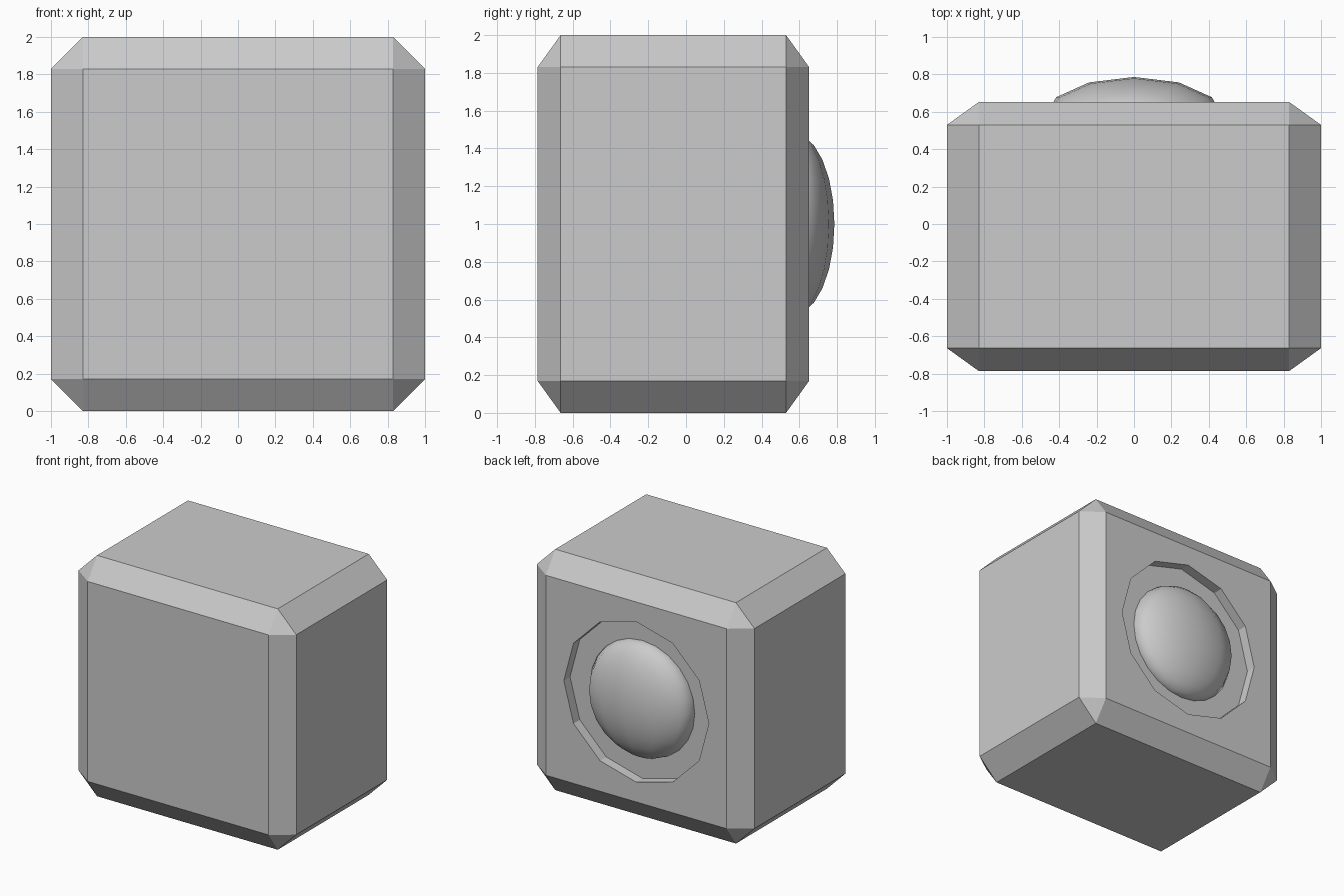
import bpy
import math

if "Cube" in bpy.data.objects:
    bpy.data.objects.remove(bpy.data.objects["Cube"])

BACK = 0.652      # rear face of the body
FRONT = -0.786    # front face of the body
FLOOR = 0.57      # bottom of the round recess
MID_Z = 1.0

# Chamfered body, squashed front to back so the chamfers squash too
bpy.ops.mesh.primitive_cube_add(size=2, location=(0, (BACK + FRONT) / 2, MID_Z))
body = bpy.context.object
body.name = "body"
body.scale.y = (BACK - FRONT) / 2
bevel = body.modifiers.new("chamfer", 'BEVEL')
bevel.width = 0.17
bevel.segments = 1

# Twelve-sided recess in the rear face
bpy.ops.mesh.primitive_cylinder_add(
    vertices=12, radius=0.666, depth=0.6,
    location=(0, FLOOR + 0.3, MID_Z), rotation=(math.pi / 2, 0, 0))
cutter = bpy.context.object
cutter.name = "recess_cutter"
cutter.display_type = 'WIRE'
cutter.hide_render = True
cut = body.modifiers.new("recess", 'BOOLEAN')
cut.operation = 'DIFFERENCE'
cut.solver = 'EXACT'
cut.object = cutter

# Smooth flattened dome sitting in the recess
bpy.ops.mesh.primitive_uv_sphere_add(
    segments=12, ring_count=12, radius=0.48, location=(0, FLOOR, MID_Z))
dome = bpy.context.object
dome.name = "dome"
dome.scale.y = 0.216 / 0.48
bpy.ops.object.shade_smooth()
